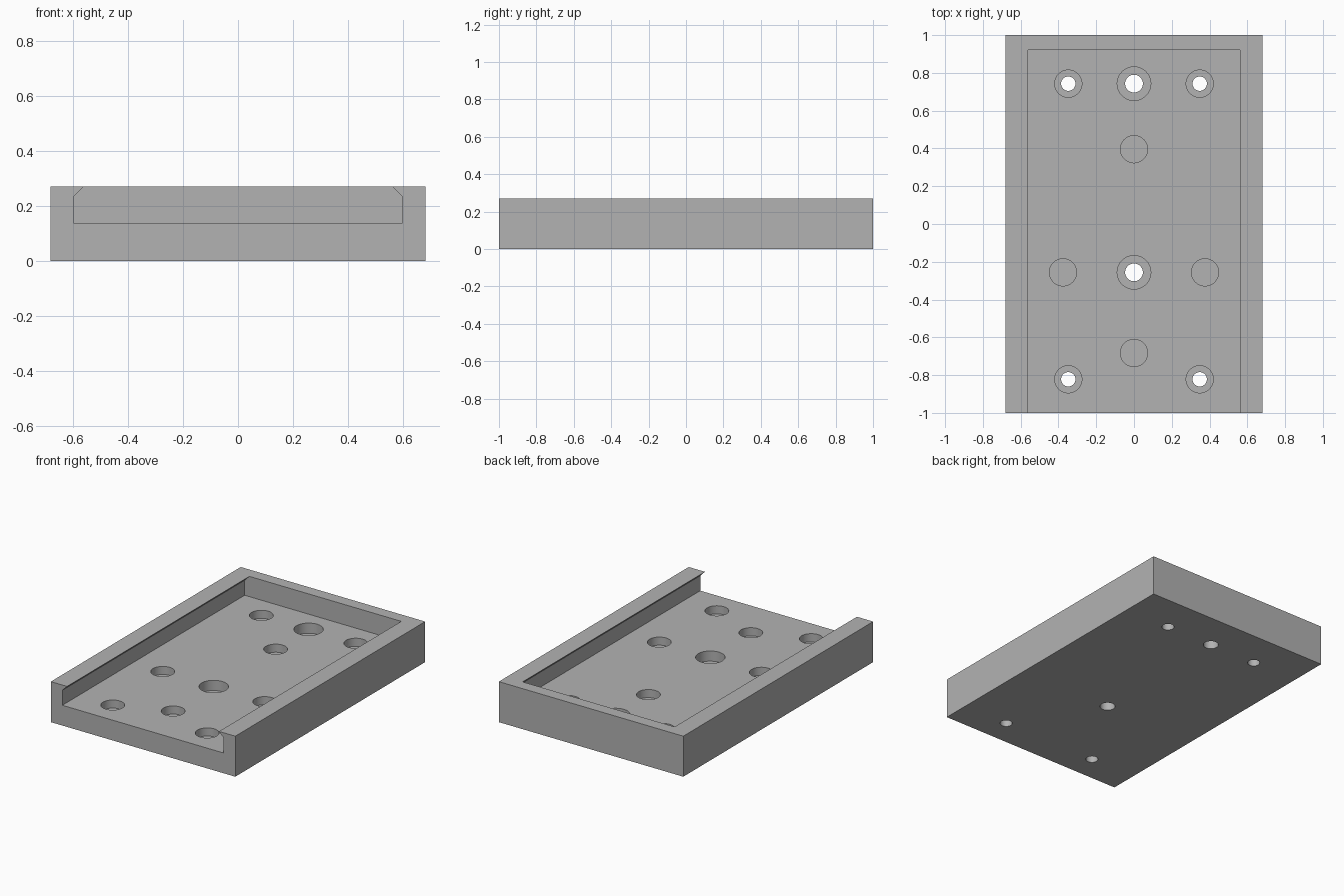
import bpy
import bmesh
from mathutils import Matrix, Vector

old = bpy.data.objects.get("Cube")
if old:
    bpy.data.objects.remove(old, do_unlink=True)

WIDTH, LENGTH, HEIGHT = 1.36, 2.0, 0.27
FLOOR = 0.135

grey = bpy.data.materials.new("plain grey")
grey.use_nodes = True
COLOUR = (0.448, 0.448, 0.448, 1.0)
grey.diffuse_color = COLOUR
grey.node_tree.nodes["Principled BSDF"].inputs["Base Color"].default_value = COLOUR


def make_object(name, bm):
    bmesh.ops.recalc_face_normals(bm, faces=bm.faces)
    mesh = bpy.data.meshes.new(name)
    bm.to_mesh(mesh)
    bm.free()
    mesh.materials.append(grey)
    obj = bpy.data.objects.new(name, mesh)
    bpy.context.collection.objects.link(obj)
    return obj


def extrude_profile(name, profile, y0, y1):
    """Sweep an x-z outline along y."""
    bm = bmesh.new()
    face = bm.faces.new([bm.verts.new((x, y0, z)) for x, z in profile])
    swept = bmesh.ops.extrude_face_region(bm, geom=[face])["geom"]
    verts = [v for v in swept if isinstance(v, bmesh.types.BMVert)]
    bmesh.ops.translate(bm, verts=verts, vec=(0, y1 - y0, 0))
    return make_object(name, bm)


def hole_cutter(name, holes):
    """One mesh of upright cylinders: (x, y, radius, bottom z, top z)."""
    bm = bmesh.new()
    for x, y, r, z0, z1 in holes:
        bmesh.ops.create_cone(
            bm, cap_ends=True, segments=48, radius1=r, radius2=r, depth=z1 - z0,
            matrix=Matrix.Translation(Vector((x, y, (z0 + z1) / 2))))
    return make_object(name, bm)


# Solid block
hw = WIDTH / 2
tray = extrude_profile(
    "tray_body", [(-hw, 0), (hw, 0), (hw, HEIGHT), (-hw, HEIGHT)],
    -LENGTH / 2, LENGTH / 2)

# Pocket open at the front, with lips sloping inward along both sides
half = [(0.595, FLOOR), (0.595, 0.235), (0.56, HEIGHT), (0.56, 0.4)]
pocket = extrude_profile(
    "pocket_cutter", half + [(-x, z) for x, z in reversed(half)], -1.2, 0.92)

# Screw holes, larger centre holes and shallow blind recesses
screws = [(s * 0.348, y) for s in (-1, 1) for y in (0.743, -0.822)]
centres = [(0, 0.743), (0, -0.256)]
recesses = [(0, 0.396), (0, -0.683), (-0.376, -0.256), (0.376, -0.256)]

wide = [(x, y, 0.072, FLOOR - 0.054, 0.2) for x, y in screws + recesses]
wide += [(x, y, 0.089, FLOOR - 0.068, 0.2) for x, y in centres]
narrow = [(x, y, 0.038, -0.1, 0.2) for x, y in screws]
narrow += [(x, y, 0.047, -0.1, 0.2) for x, y in centres]

cutters = [pocket, hole_cutter("counterbore_cutter", wide),
           hole_cutter("through_hole_cutter", narrow)]

# Cut the block, then discard the cutters
bpy.ops.object.select_all(action='DESELECT')
tray.select_set(True)
bpy.context.view_layer.objects.active = tray
for cutter in cutters:
    cutter.hide_render = True
    mod = tray.modifiers.new(cutter.name, 'BOOLEAN')
    mod.operation = 'DIFFERENCE'
    mod.solver = 'EXACT'
    mod.object = cutter
    bpy.ops.object.modifier_apply(modifier=mod.name)
    bpy.data.objects.remove(cutter, do_unlink=True)

# Round hole walls, crisp edges
bpy.ops.object.shade_smooth_by_angle(angle=0.5)
